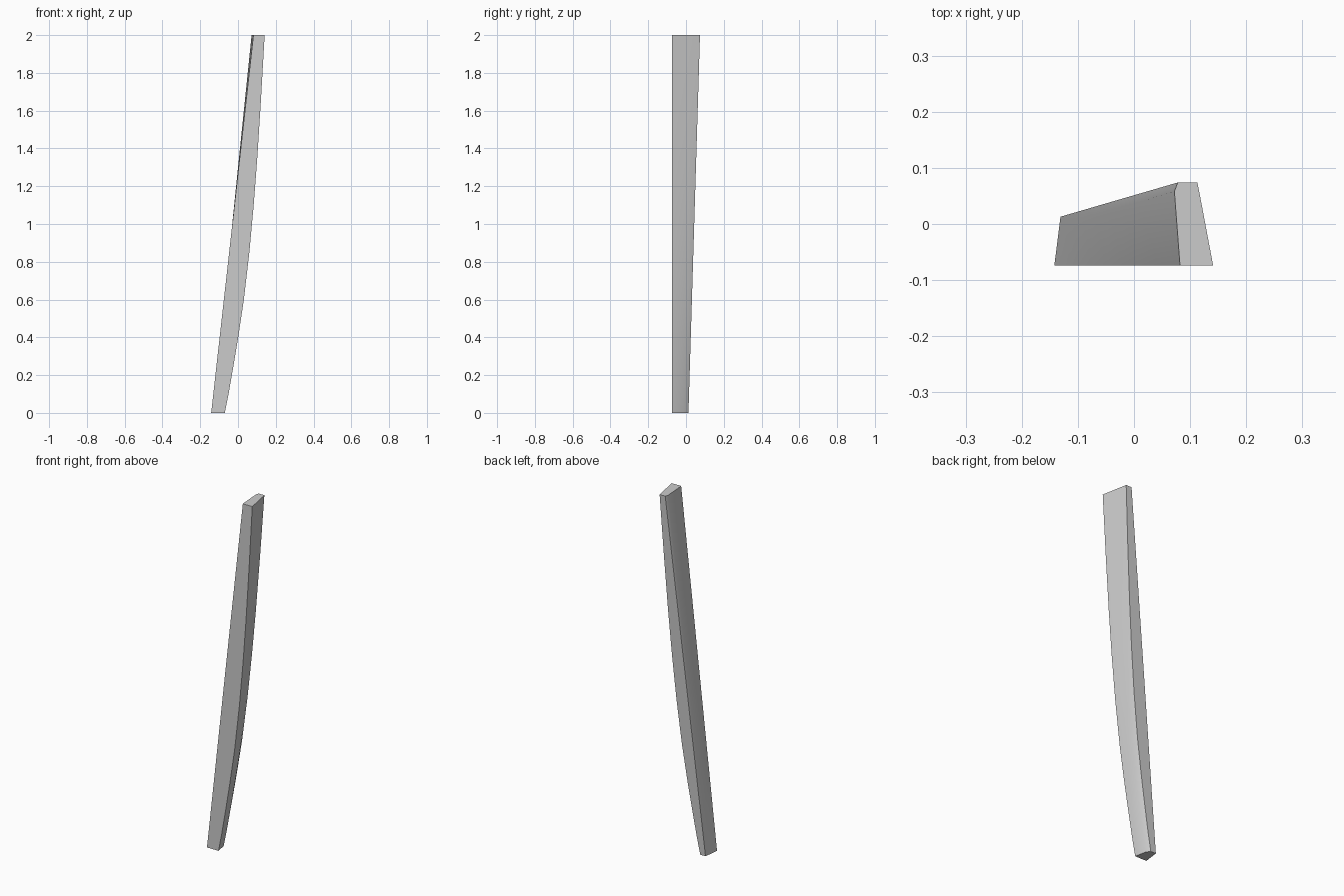
import bpy, bmesh

if "Cube" in bpy.data.objects:
    bpy.data.objects.remove(bpy.data.objects["Cube"])

# Right edge of the front face: height -> x
EDGE = [(0, -.07), (.1, -.05), (.25, -.024), (.4, .001), (.6, .031), (.85, .06),
        (1.1, .083), (1.35, .102), (1.65, .121), (2, .141)]
FRONT = -.074

bm = bmesh.new()
rings = []
for z, xr in EDGE:
    t = z / 2
    xl = -.142 + .224 * t              # straight left edge
    yb = .013 + .061 * t               # back slopes outward with height
    left_in = .009 - .019 * t          # left side leans slightly
    d = yb - FRONT
    section = [(xl, FRONT), (xr, FRONT),
               (xr - .012 + -.008 * t, FRONT + d * .72),
               (xr - .028, yb),
               (xl + .011 - .015 * t, yb),
               (xl + left_in, yb - .016)]
    rings.append([bm.verts.new((x, y, z)) for x, y in section])

# Skin between the sections and cap both ends
for a, b in zip(rings, rings[1:]):
    for i in range(6):
        j = (i + 1) % 6
        bm.faces.new((a[i], a[j], b[j], b[i]))
bm.faces.new(rings[0][::-1])
bm.faces.new(rings[-1])
bmesh.ops.recalc_face_normals(bm, faces=bm.faces[:])

mesh = bpy.data.meshes.new("curved_plank")
bm.to_mesh(mesh)
bm.free()
plank = bpy.data.objects.new("curved_plank", mesh)
bpy.context.collection.objects.link(plank)
bpy.context.view_layer.objects.active = plank
plank.select_set(True)
bpy.ops.object.shade_smooth_by_angle(angle=.52)
